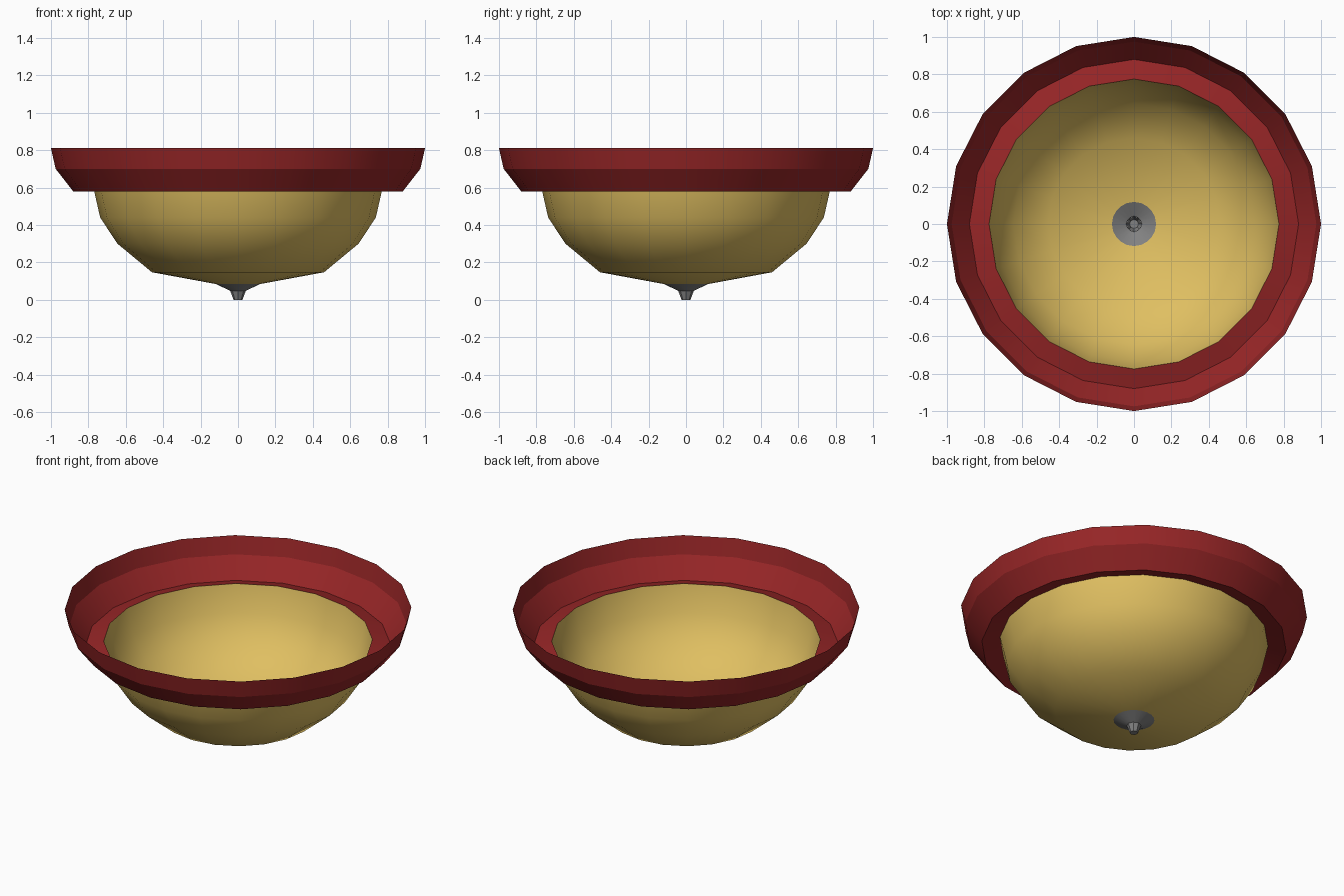
import bpy, bmesh, math

if "Cube" in bpy.data.objects:
    bpy.data.objects.remove(bpy.data.objects["Cube"])


def material(name, rgb):
    m = bpy.data.materials.new(name)
    m.diffuse_color = (*rgb, 1.0)
    m.use_nodes = True
    m.node_tree.nodes["Principled BSDF"].inputs["Base Color"].default_value = m.diffuse_color
    return m


def lathe(name, profile, sides, mat, smooth_angle=None, cap_end=False):
    """Revolve (radius, z) points, listed top to bottom, into an open shell."""
    bm = bmesh.new()
    rings = []
    for r, z in profile:
        rings.append([bm.verts.new((r * math.cos(2 * math.pi * i / sides),
                                    r * math.sin(2 * math.pi * i / sides), z))
                      for i in range(sides)])
    for upper, lower in zip(rings, rings[1:]):
        for i in range(sides):
            j = (i + 1) % sides
            bm.faces.new((upper[i], lower[i], lower[j], upper[j]))
    if cap_end:
        bm.faces.new(rings[-1][::-1])
    mesh = bpy.data.meshes.new(name)
    bm.to_mesh(mesh)
    bm.free()
    mesh.materials.append(mat)
    obj = bpy.data.objects.new(name, mesh)
    bpy.context.collection.objects.link(obj)
    if smooth_angle:
        bpy.ops.object.select_all(action='DESELECT')
        obj.select_set(True)
        bpy.context.view_layer.objects.active = obj
        bpy.ops.object.shade_smooth_by_angle(angle=math.radians(smooth_angle))
    return obj


red = material("dark red", (0.31, 0.019, 0.02))
gold = material("amber glass", (0.74, 0.52, 0.12))
grey = material("grey metal", (0.22, 0.22, 0.22))

# Flared rim with an inner lip that rises to meet the glass
lathe("rim", [(1.0, 0.81), (0.975, 0.70), (0.88, 0.578), (0.775, 0.607)],
      20, red, 22)

# Glass bowl, open at the top and at the finial
lathe("glass_bowl", [(0.775, 0.607), (0.737, 0.44), (0.645, 0.30),
                     (0.46, 0.147), (0.118, 0.084)], 20, gold, 60)

# Shallow metal cup under the bowl
lathe("finial_cup", [(0.118, 0.084), (0.04, 0.047)], 20, grey, 22)

# Small tapered knob
lathe("finial_knob", [(0.042, 0.048), (0.024, 0.0)], 8, grey, cap_end=True)
